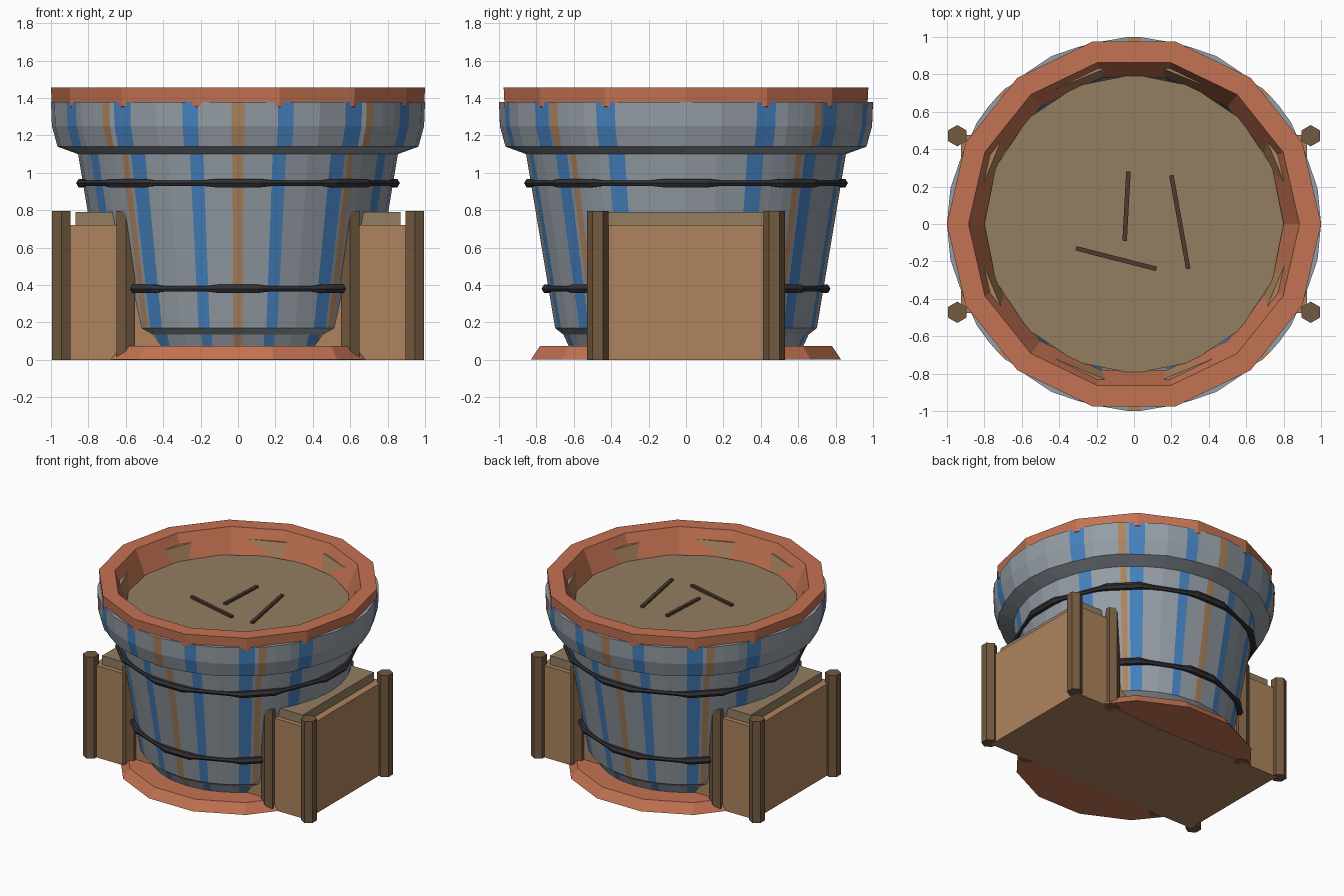
import bpy, bmesh, math
from mathutils import Vector

if "Cube" in bpy.data.objects:
    bpy.data.objects.remove(bpy.data.objects["Cube"])


def material(name, rgb):
    m = bpy.data.materials.new(name)
    m.diffuse_color = (*rgb, 1)
    m.use_nodes = True
    m.node_tree.nodes["Principled BSDF"].inputs["Base Color"].default_value = m.diffuse_color
    return m


CLAY = material("clay", (0.55, 0.17, 0.085))
STEEL = material("steel", (0.30, 0.34, 0.38))
BLUE = material("blue_paint", (0.06, 0.22, 0.52))
WOOD = material("wood", (0.42, 0.23, 0.11))
POST = material("post_wood", (0.17, 0.10, 0.05))
SOIL = material("soil", (0.29, 0.21, 0.12))
DARK = material("dark_iron", (0.03, 0.03, 0.035))
STICK = material("dark_stick", (0.07, 0.045, 0.03))


def make(name, bm, *mats):
    bmesh.ops.recalc_face_normals(bm, faces=bm.faces)
    me = bpy.data.meshes.new(name)
    bm.to_mesh(me)
    bm.free()
    for m in mats:
        me.materials.append(m)
    ob = bpy.data.objects.new(name, me)
    bpy.context.collection.objects.link(ob)
    return ob


def lathe(name, profile, sides, mat, closed=False):
    """Spin (r, z) points around z; open ends are capped."""
    bm = bmesh.new()
    rings = [[bm.verts.new((r * math.cos(2 * math.pi * i / sides),
                            r * math.sin(2 * math.pi * i / sides), z))
              for i in range(sides)] for r, z in profile]
    pairs = list(zip(rings, rings[1:])) + ([(rings[-1], rings[0])] if closed else [])
    for a, b in pairs:
        for i in range(sides):
            j = (i + 1) % sides
            bm.faces.new((a[i], a[j], b[j], b[i]))
    if not closed:
        bm.faces.new(rings[0])
        bm.faces.new(rings[-1])
    return make(name, bm, mat)


def box(name, lo, hi, mat):
    bm = bmesh.new()
    bmesh.ops.create_cube(bm, size=1)
    for v in bm.verts:
        v.co = [(a + b) / 2 + c * (b - a) for a, b, c in zip(lo, hi, v.co)]
    return make(name, bm, mat)


# Clay foot and rim, both 14 sided; eight flat stave backs peek through the rim
lathe("clay_foot", [(0.85, 0.002), (0.80, 0.075)], 14, CLAY)
lathe("clay_rim", [(0.995, 1.355), (1.0, 1.455), (0.885, 1.455), (0.80, 1.25)], 14, CLAY, True)
lathe("stave_backs", [(0.853, 1.25), (0.895, 1.38), (0.94, 1.38), (0.92, 1.25)], 8, WOOD, True)

# Bucket: striped staves. (start angle, material index) over one quarter from the front
quarter = [(0, 2), (2, 0), (12.5, 1), (17.5, 0), (26, 0), (35.5, 1), (42, 0), (43.5, 2),
           (46.5, 0), (51, 0), (57, 0), (61, 1), (67.5, 0), (79, 0), (90, None)]
spans = []
for (a, m), (b, _) in zip(quarter, quarter[1:]):
    for s, e in ((a, b), (180 - b, 180 - a), (180 + a, 180 + b), (360 - b, 360 - a)):
        spans.append((s, e, m))
spans.sort()
profile = [(0.60, 0.003), (0.63, 0.08), (0.655, 0.135), (0.70, 0.17), (0.855, 1.10),
           (0.965, 1.14), (0.995, 1.25), (1.0, 1.38), (0.93, 1.38), (0.85, 1.24)]
bm = bmesh.new()
rings = []
for r, z in profile:
    ring = []
    for i, (s, e, m) in enumerate(spans):
        rr = r - 0.008 if r > 0.96 and 1 in (m, spans[i - 1][2]) else r
        t = math.radians(s - 90)
        ring.append(bm.verts.new((rr * math.cos(t), rr * math.sin(t), z)))
    rings.append(ring)
for k, (a, b) in enumerate(zip(rings, rings[1:])):
    for i, (s, e, m) in enumerate(spans):
        j = (i + 1) % len(spans)
        f = bm.faces.new((a[i], a[j], b[j], b[i]))
        f.material_index = 2 if k >= 8 else 0 if k in (2, 4) else m
bm.faces.new(rings[0])
make("bucket_body", bm, STEEL, BLUE, WOOD)

# Uneven iron hoops with eight thicker lumps
for name, R, z in (("upper_hoop", 0.838, 0.945), ("lower_hoop", 0.744, 0.38)):
    bm = bmesh.new()
    rings = []
    for k in range(8):
        for off, thick, out in ((-13, 0.017, 0), (-8, 0.026, 0.01), (8, 0.026, 0.01), (13, 0.017, 0)):
            t = math.radians(45 * k + off)
            ring = []
            for q in range(6):
                p = math.radians(60 * q)
                r = R + out + thick * math.cos(p)
                ring.append(bm.verts.new((r * math.cos(t), r * math.sin(t),
                                          z + thick * math.sin(p))))
            rings.append(ring)
    for n, a in enumerate(rings):
        b = rings[(n + 1) % len(rings)]
        for q in range(6):
            bm.faces.new((a[q], a[(q + 1) % 6], b[(q + 1) % 6], b[q]))
    make(name, bm, DARK)

# Soil in the bucket with three sticks lying on it
lathe("bucket_soil", [(0.80, 1.24), (0.80, 1.275)], 16, SOIL)
for i, (a, b) in enumerate((((-0.03, 0.28), (-0.05, -0.09)), ((0.20, 0.26), (0.29, -0.24)),
                            ((-0.31, -0.13), (0.12, -0.24)))):
    a, b = Vector(a), Vector(b)
    d = b - a
    st = box(f"soil_stick_{i + 1}", (-d.length / 2, -0.012, -0.01), (d.length / 2, 0.012, 0.012), STICK)
    st.location = (*((a + b) / 2), 1.28)
    st.rotation_euler.z = math.atan2(d.y, d.x)

# Side planters: soil running through, plank walls, hexagonal posts
box("planter_soil", (-0.87, -0.44, 0.003), (0.87, 0.44, 0.79), SOIL)
box("planter_floor", (-0.91, -0.46, 0), (0.91, 0.46, 0.04), WOOD)
for sx, side in ((1, "right"), (-1, "left")):
    x0, x1 = sorted((sx * 0.86, sx * 0.925))
    box(f"{side}_outer_panel", (x0, -0.46, 0), (x1, 0.46, 0.72), WOOD)
    for sy, end in ((-1, "front"), (1, "back")):
        x0, x1 = sorted((sx * 0.35, sx * 0.925))
        y0, y1 = sorted((sy * 0.43, sy * 0.475))
        box(f"{side}_{end}_panel", (x0, y0, 0), (x1, y1, 0.72), WOOD)
        for px, kind in ((0.945, "outer"), (0.60, "inner")):
            post = lathe(f"{side}_{end}_{kind}_post",
                         [(0.057, 0), (0.057, 0.795)], 6, POST)
            post.rotation_euler.z = math.radians(30)
            post.location = (sx * px, sy * 0.472, 0)
